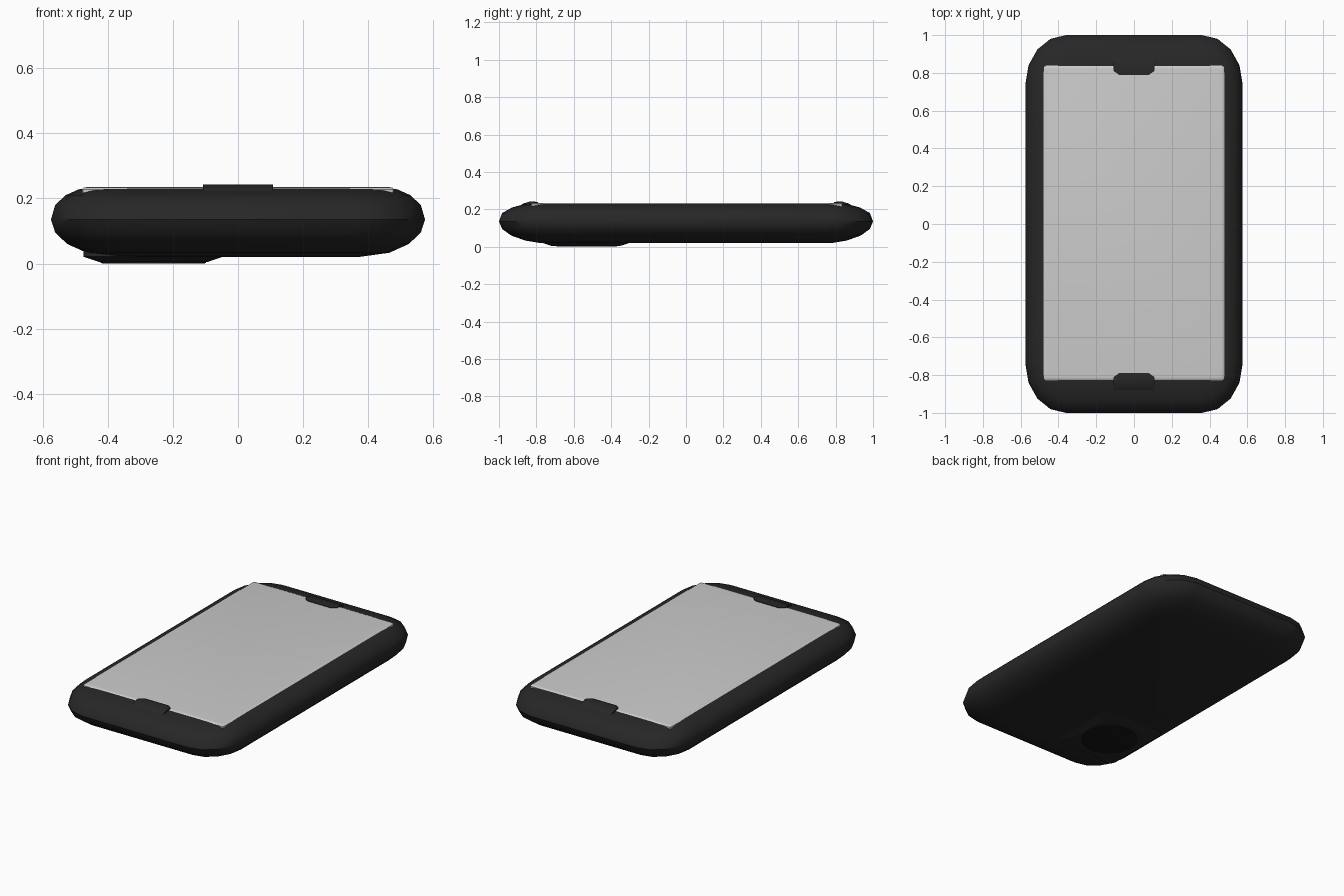
import bpy, bmesh, math

if "Cube" in bpy.data.objects:
    bpy.data.objects.remove(bpy.data.objects["Cube"])


def material(name, v):
    m = bpy.data.materials.new(name)
    m.diffuse_color = (v, v, v, 1)
    m.use_nodes = True
    m.node_tree.nodes["Principled BSDF"].inputs["Base Color"].default_value = m.diffuse_color
    return m


black = material("black_plastic", 0.02)
glass = material("lens_black", 0.008)


def loft(name, rings, mat=None, angle=40):
    """Skin a stack of closed rings and cap both ends."""
    bm = bmesh.new()
    vs = [[bm.verts.new(p) for p in r] for r in rings]
    n = len(vs[0])
    for a, b in zip(vs, vs[1:]):
        for i in range(n):
            j = (i + 1) % n
            bm.faces.new((a[i], a[j], b[j], b[i]))
    bm.faces.new(vs[0])
    bm.faces.new(vs[-1])
    bmesh.ops.recalc_face_normals(bm, faces=bm.faces)
    me = bpy.data.meshes.new(name)
    bm.to_mesh(me)
    bm.free()
    ob = bpy.data.objects.new(name, me)
    bpy.context.collection.objects.link(ob)
    if mat:
        me.materials.append(mat)
    bpy.ops.object.select_all(action='DESELECT')
    ob.select_set(True)
    bpy.context.view_layer.objects.active = ob
    bpy.ops.object.shade_smooth_by_angle(angle=math.radians(angle))
    return ob


def rounded_ring(hx, hy, z, rx, ry, cx=0, cy=0, seg=4):
    pts = []
    for q, (sx, sy) in enumerate([(1, 1), (-1, 1), (-1, -1), (1, -1)]):
        for k in range(seg + 1):
            t = (q + k / seg) * math.pi / 2
            pts.append((cx + sx * (hx - rx) + rx * math.cos(t),
                        cy + sy * (hy - ry) + ry * math.sin(t), z))
    return pts


# pillowy casing
profile = [(0.37, 0.78, 0.02), (0.465, 0.86, 0.033), (0.525, 0.935, 0.06),
           (0.562, 0.983, 0.095), (0.575, 1.0, 0.135), (0.562, 0.983, 0.18),
           (0.53, 0.93, 0.21), (0.49, 0.86, 0.228), (0.47, 0.81, 0.231)]
loft("casing", [rounded_ring(hx, hy, z, 0.215 * (0.3 + 0.7 * (hx - 0.35) / 0.225),
                             0.26 * (0.3 + 0.7 * (hy - 0.75) / 0.25))
                for hx, hy, z in profile], black)

# screen panel with softened rim
loft("screen", [rounded_ring(hx, hy, z, 0.012, 0.012, 0, 0.005, 2)
                for hx, hy, z in [(0.48, 0.833, 0.20), (0.48, 0.833, 0.228),
                                  (0.475, 0.828, 0.233), (0.465, 0.818, 0.235)]])

# tabs overlapping the two short ends of the screen
for label, s in (("top", 1), ("bottom", -1)):
    side = [(0.79, 0.21), (0.79, 0.239), (0.83, 0.243), (0.87, 0.231), (0.90, 0.21)]
    loft(label + "_tab", [[(x, s * (y + (d if y < 0.8 else 0)), z) for y, z in side]
                          for x, d in [(-0.108, 0.02), (-0.08, 0), (0.08, 0), (0.108, 0.02)]],
         black, 30)

# camera hump and lens on the underside
loft("camera_hump", [rounded_ring(hx, hy, z, r, r, -0.26, -0.535, 6)
                     for hx, hy, z, r in [(0.215, 0.235, 0.04, 0.04), (0.215, 0.235, 0.021, 0.04),
                                          (0.17, 0.19, 0.006, 0.1), (0.165, 0.18, 0.004, 0.1)]],
     black, 30)
loft("camera_lens", [rounded_ring(r, r, z, r, r, -0.26, -0.53, 8)
                     for r, z in [(0.162, 0.01), (0.162, 0.002), (0.155, 0.0)]], glass, 30)
